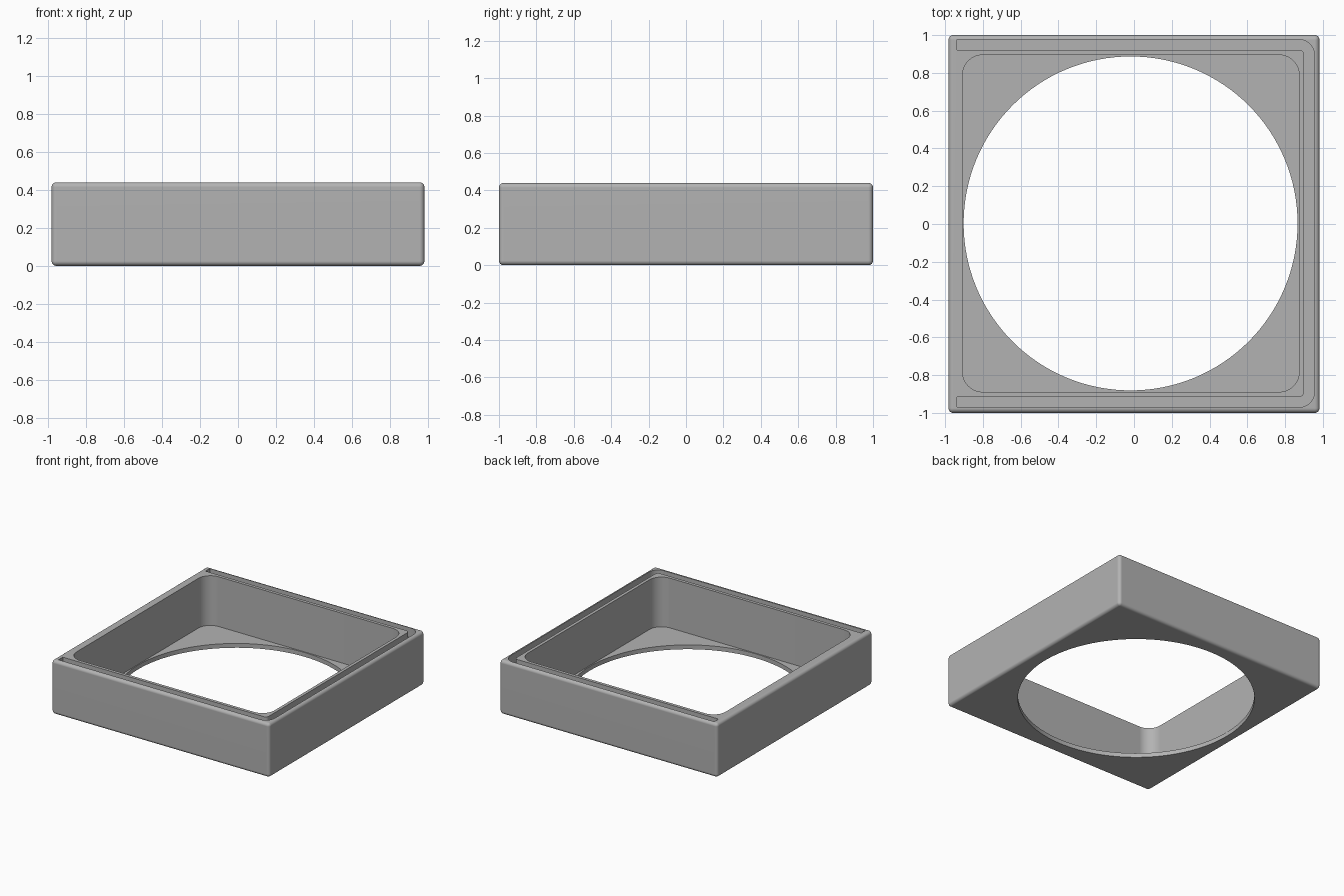
import bpy, bmesh, math

if "Cube" in bpy.data.objects:
    bpy.data.objects.remove(bpy.data.objects["Cube"])

HEIGHT, FLOOR, GROOVE_DEPTH = 0.44, 0.035, 0.08
CY = 0.003  # slight offset of the cut-outs

grey = bpy.data.materials.new("mid grey")
grey.diffuse_color = (0.45, 0.45, 0.45, 1)
grey.use_nodes = True
grey.node_tree.nodes["Principled BSDF"].inputs["Base Color"].default_value = grey.diffuse_color


def arc(cx, cy, r, a0, a1, n=10):
    """Points on an arc, angles in degrees."""
    return [(cx + r * math.cos(math.radians(a0 + (a1 - a0) * i / n)),
             cy + r * math.sin(math.radians(a0 + (a1 - a0) * i / n))) for i in range(n + 1)]


def prism(name, outline, z0, z1):
    """Closed solid made by extruding an outline upward."""
    bm = bmesh.new()
    face = bm.faces.new([bm.verts.new((x, y, z0)) for x, y in outline])
    ext = bmesh.ops.extrude_face_region(bm, geom=[face])
    verts = [v for v in ext["geom"] if isinstance(v, bmesh.types.BMVert)]
    bmesh.ops.translate(bm, verts=verts, vec=(0, 0, z1 - z0))
    bmesh.ops.recalc_face_normals(bm, faces=bm.faces[:])
    mesh = bpy.data.meshes.new(name)
    bm.to_mesh(mesh)
    bm.free()
    mesh.materials.append(grey)
    obj = bpy.data.objects.new(name, mesh)
    bpy.context.collection.objects.link(obj)
    return obj


def rounded_rect(x0, x1, y0, y1, r):
    return (arc(x1 - r, y1 - r, r, 0, 90) + arc(x0 + r, y1 - r, r, 90, 180)
            + arc(x0 + r, y0 + r, r, 180, 270) + arc(x1 - r, y0 + r, r, 270, 360))


# Outer block with softly rounded edges
frame = prism("square_frame", [(-.982, -1), (.982, -1), (.982, 1), (-.982, 1)], 0, HEIGHT)
bevel = frame.modifiers.new("rounded edges", "BEVEL")
bevel.width, bevel.segments = 0.025, 6

# Deep pocket with rounded corners
pocket = prism("pocket_cutter",
               rounded_rect(-.908, .875, CY - .892, CY + .892, .107), FLOOR, 0.6)

# Round opening through the floor
opening = prism("opening_cutter", arc(-.018, CY, .884, 0, 360, 128)[:-1], -0.1, 0.2)

# U-shaped groove in the rim, open toward the left
R_OUT, R_IN = .08, .025
half = ([(-.938, .918), *arc(.9 - R_IN, .918 - R_IN, R_IN, 90, 0)],
        [*arc(.955 - R_OUT, .973 - R_OUT, R_OUT, 0, 90), (-.938, .973)])
mirror = lambda pts: [(x, -y) for x, y in reversed(pts)]
outline = half[0] + mirror(half[0]) + mirror(half[1]) + half[1]
groove = prism("groove_cutter", [(x, y + CY) for x, y in outline],
               HEIGHT - GROOVE_DEPTH, 0.6)

for cutter in (pocket, opening, groove):
    cut = frame.modifiers.new(cutter.name, "BOOLEAN")
    cut.operation, cut.solver, cut.object = "DIFFERENCE", "EXACT", cutter

# Apply the cuts, then shade
bpy.context.view_layer.objects.active = frame
frame.select_set(True)
for m in list(frame.modifiers):
    bpy.ops.object.modifier_apply(modifier=m.name)
for cutter in (pocket, opening, groove):
    bpy.data.objects.remove(cutter)
bpy.ops.object.shade_smooth_by_angle(angle=math.radians(30))
normals = frame.modifiers.new("flat faces", "WEIGHTED_NORMAL")
normals.keep_sharp = True
